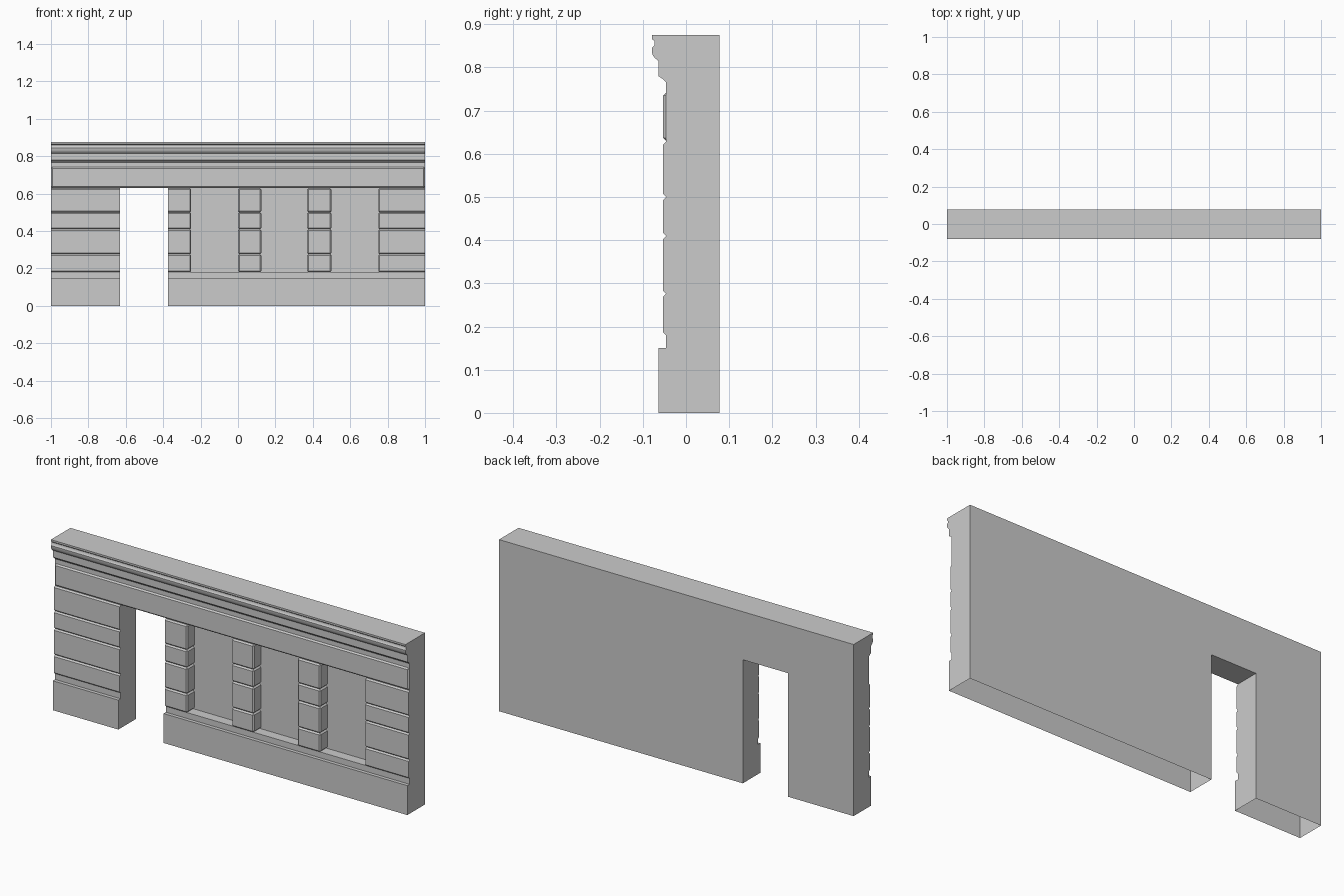
import bpy, bmesh, math

cube = bpy.data.objects.get("Cube")
if cube:
    bpy.data.objects.remove(cube)

BACK, PANEL, WALL, PLINTH, BLOCK = 0.078, 0.005, -0.046, -0.064, -0.053
CHAMFER = 0.007

grey = bpy.data.materials.new("stone grey")
grey.use_nodes = True
colour = (0.6, 0.6, 0.6, 1)
grey.diffuse_color = colour
grey.node_tree.nodes["Principled BSDF"].inputs["Base Color"].default_value = colour


def finish(name, bm):
    bmesh.ops.remove_doubles(bm, verts=bm.verts, dist=1e-5)
    bmesh.ops.recalc_face_normals(bm, faces=bm.faces)
    mesh = bpy.data.meshes.new(name)
    bm.to_mesh(mesh)
    bm.free()
    mesh.materials.append(grey)
    obj = bpy.data.objects.new(name, mesh)
    bpy.context.collection.objects.link(obj)
    return obj


def quad(bm, *points):
    return bm.faces.new([bm.verts.new(p) for p in points])


# Wall shell: stepped front, doorway, recessed panels, open underside
xs = [-1, -0.63, -0.375, -0.257, 0.007, 0.118, 0.377, 0.493, 0.757, 1]
zs = [0, 0.15, 0.18, 0.63, 0.875]
NX, NZ = len(xs) - 1, len(zs) - 1


def depth(i, k):
    if not (0 <= i < NX and 0 <= k < NZ) or (i == 1 and k < 3):
        return BACK
    if k == 0:
        return PLINTH
    if k == 2 and i in (3, 5, 7):
        return PANEL
    return WALL


bm = bmesh.new()
for i in range(NX):
    for k in range(NZ):
        d = depth(i, k)
        x0, x1, z0, z1 = xs[i], xs[i + 1], zs[k], zs[k + 1]
        if d < BACK:
            for y in (d, BACK):
                quad(bm, (x0, y, z0), (x1, y, z0), (x1, y, z1), (x0, y, z1))
        # steps towards the four neighbouring cells
        for di, dk in ((-1, 0), (1, 0), (0, 1), (0, -1)):
            n = depth(i + di, k + dk)
            if d >= n or (k == 0 and dk < 0):
                continue
            if di:
                x = x0 if di < 0 else x1
                quad(bm, (x, d, z0), (x, n, z0), (x, n, z1), (x, d, z1))
            else:
                z = z0 if dk < 0 else z1
                quad(bm, (x0, d, z), (x1, d, z), (x1, n, z), (x0, n, z))
finish("wall", bm)


# Chamfered blocks; ends listed in flush keep a square edge
def block(name, x0, x1, z0, z1, back, flush=()):
    bm = bmesh.new()
    bmesh.ops.create_cube(bm, size=1)
    for v in bm.verts:
        v.co = (x1 if v.co.x > 0 else x0, back if v.co.y > 0 else BLOCK,
                z1 if v.co.z > 0 else z0)
    rear = [f for f in bm.faces if all(abs(v.co.y - back) < 1e-5 for v in f.verts)]
    bmesh.ops.delete(bm, geom=rear, context='FACES_ONLY')

    def square(e):
        return e.is_boundary or any(
            all(abs(v.co.x - x) < 1e-5 for v in e.verts) for x in flush)
    edges = [e for e in bm.edges if not square(e)]
    bmesh.ops.bevel(bm, geom=edges, offset=CHAMFER, segments=1, affect='EDGES')
    finish(name, bm)


piers = {
    "left_pier": (-1, -0.63, (-1, -0.63)),
    "door_pilaster": (-0.375, -0.25, (-0.375,)),
    "middle_pilaster": (0, 0.125, ()),
    "inner_pilaster": (0.37, 0.5, ()),
    "end_pier": (0.75, 1, (1,)),
}
courses = [0.18, 0.276, 0.41, 0.5, 0.628]
for name, (x0, x1, flush) in piers.items():
    for n, (z0, z1) in enumerate(zip(courses, courses[1:])):
        block(f"{name}_block_{n + 1}", x0, x1, z0, z1, PANEL, flush)

# Long band above the openings
block("lintel_band", -1, 1, 0.63, 0.742, WALL)

# Moulded cornice along the top
profile = [(WALL, 0.765), (-0.052, 0.772), (-0.064, 0.78), (-0.064, 0.815),
           (-0.072, 0.822), (-0.078, 0.83), (-0.079, 0.845), (-0.073, 0.851),
           (-0.073, 0.861), (-0.079, 0.866), (-0.079, 0.875), (WALL, 0.875)]
bm = bmesh.new()
ends = [[bm.verts.new((x, y, z)) for y, z in profile] for x in (-1, 1)]
for a, b, c, d in zip(ends[0], ends[0][1:], ends[1][1:], ends[1]):
    bm.faces.new((a, b, c, d))
for ring in ends:
    bm.faces.new(ring)
cornice = finish("cornice", bm)
bpy.ops.object.select_all(action='DESELECT')
cornice.select_set(True)
bpy.context.view_layer.objects.active = cornice
bpy.ops.object.shade_smooth_by_angle(angle=math.radians(48))
